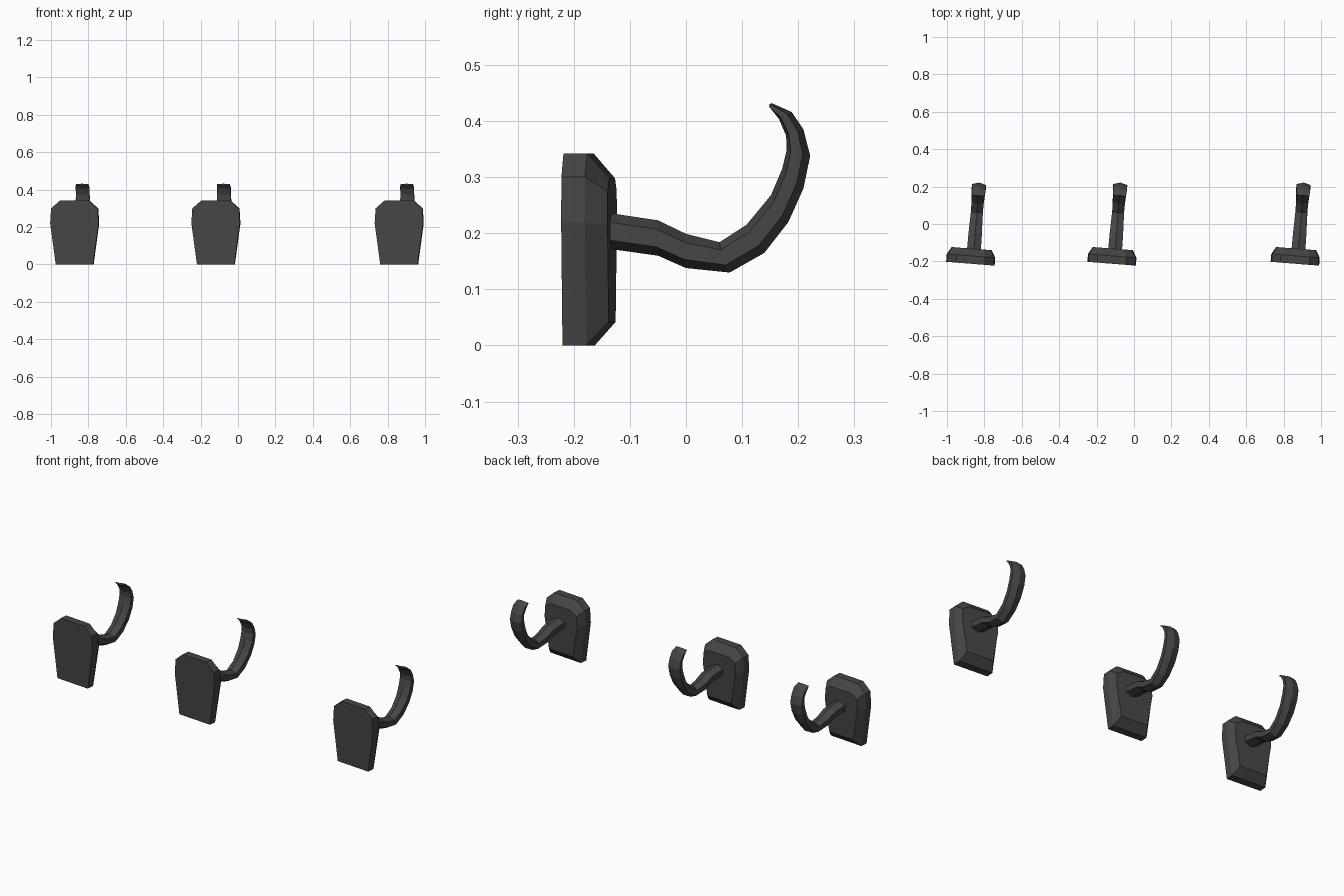
import bpy, bmesh, math
from mathutils import Vector

if "Cube" in bpy.data.objects:
    bpy.data.objects.remove(bpy.data.objects["Cube"])

metal = bpy.data.materials.new("dark_metal")
metal.diffuse_color = (0.06, 0.06, 0.06, 1)
metal.use_nodes = True
metal.node_tree.nodes["Principled BSDF"].inputs["Base Color"].default_value = metal.diffuse_color


def loft(name, rings):
    """Skin a list of equal-length rings and cap both ends."""
    bm = bmesh.new()
    loops = [[bm.verts.new(p) for p in ring] for ring in rings]
    n = len(loops[0])
    for a, b in zip(loops, loops[1:]):
        for i in range(n):
            j = (i + 1) % n
            bm.faces.new((a[i], a[j], b[j], b[i]))
    bm.faces.new(loops[0][::-1])
    bm.faces.new(loops[-1])
    bmesh.ops.recalc_face_normals(bm, faces=bm.faces)
    mesh = bpy.data.meshes.new(name)
    bm.to_mesh(mesh)
    bm.free()
    mesh.materials.append(metal)
    return mesh


def plate_ring(half, y):
    """Mirror a half outline of (half width, z) around the plate centre."""
    cx = -0.013
    return ([(cx + w, y, z) for w, z in half]
            + [(cx - w, y, z) for w, z in reversed(half)])


# Wall plate: flat back, straight rim, bevelled face
outline = [(0.100, 0), (0.130, 0.22), (0.125, 0.30), (0.077, 0.342)]
face = [(0.078, 0.042), (0.107, 0.215), (0.103, 0.275), (0.064, 0.298)]
plate_mesh = loft("wall_plate", [plate_ring(outline, -0.214),
                                 plate_ring(outline, -0.172),
                                 plate_ring(face, -0.133)])

# Hook: inner (y, z), outer (y, z), half width at each section
sections = [
    ((-0.150, 0.238), (-0.150, 0.174), 0.037),
    ((-0.050, 0.223), (-0.050, 0.160), 0.036),
    ((0.000, 0.199), (0.000, 0.138), 0.034),
    ((0.060, 0.184), (0.078, 0.130), 0.032),
    ((0.108, 0.215), (0.140, 0.165), 0.033),
    ((0.152, 0.268), (0.183, 0.220), 0.036),
    ((0.172, 0.315), (0.210, 0.280), 0.038),
    ((0.180, 0.348), (0.222, 0.338), 0.038),
    ((0.179, 0.374), (0.210, 0.385), 0.036),
    ((0.166, 0.404), (0.189, 0.416), 0.037),
    ((0.150, 0.424), (0.153, 0.432), 0.034),
]
rings = []
for inner, outer, w in sections:
    a, b = Vector((0, *inner)), Vector((0, *outer))
    mid, half = (a + b) / 2, (b - a) / 2
    rings.append([mid + half * math.cos(k * math.pi / 3)
                  + Vector((w * math.sin(k * math.pi / 3) / math.sin(math.pi / 3), 0, 0))
                  for k in range(6)])
hook_mesh = loft("hook", rings)

# Three identical hooks, each turned slightly on the wall
for i, x in enumerate((-0.845, -0.09, 0.89), 1):
    for mesh in (plate_mesh, hook_mesh):
        ob = bpy.data.objects.new(f"{mesh.name}_{i}", mesh)
        ob.location.x = x
        ob.rotation_euler.z = math.radians(-4.5)
        bpy.context.collection.objects.link(ob)
